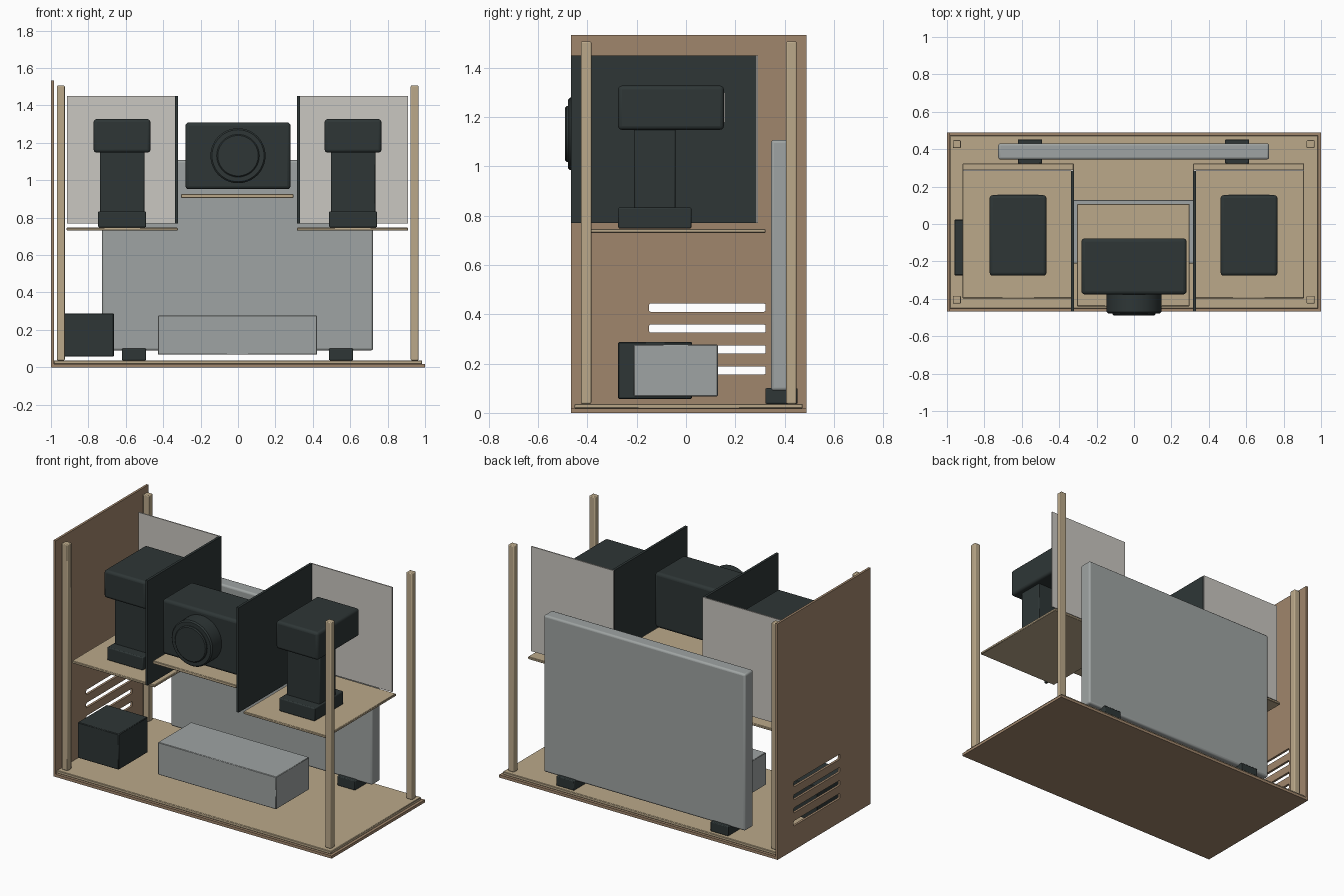
import bpy, bmesh, math
from mathutils import Matrix

if "Cube" in bpy.data.objects:
    bpy.data.objects.remove(bpy.data.objects["Cube"])


def srgb(r, g, b):
    f = lambda c: c / 12.92 if c <= 0.04045 else ((c + 0.055) / 1.055) ** 2.4
    return (f(r / 255), f(g / 255), f(b / 255), 1)


def material(name, *rgb):
    m = bpy.data.materials.new(name)
    m.diffuse_color = srgb(*rgb)
    m.use_nodes = True
    m.node_tree.nodes["Principled BSDF"].inputs["Base Color"].default_value = m.diffuse_color
    return m


TAN = material("light wood", 187, 169, 138)
BROWN = material("brown board", 160, 134, 108)
DARK = material("charcoal plastic", 46, 54, 54)
GREY = material("cool grey metal", 159, 164, 163)
PALE = material("pale grey panel", 202, 199, 193)


def finish(name, bm, mat, bevel=0, segments=2):
    me = bpy.data.meshes.new(name)
    bm.to_mesh(me)
    bm.free()
    ob = bpy.data.objects.new(name, me)
    bpy.context.collection.objects.link(ob)
    if mat:
        me.materials.append(mat)
    if bevel:
        mod = ob.modifiers.new("rounded edges", "BEVEL")
        mod.width, mod.segments = bevel, segments
    return ob


def add_box(bm, x, y, z):
    """Box given by its (min, max) range on each axis."""
    centre = [sum(r) / 2 for r in (x, y, z)]
    size = [r[1] - r[0] for r in (x, y, z)]
    bmesh.ops.create_cube(bm, size=1, matrix=Matrix.Translation(centre) @ Matrix.Diagonal((*size, 1)))


def box(name, x, y, z, mat, bevel=0, segments=2):
    bm = bmesh.new()
    add_box(bm, x, y, z)
    return finish(name, bm, mat, bevel, segments)


# Base boards
box("base_board", (-0.985, 1), (-0.467, 0.488), (0, 0.018), BROWN)
box("base_top", (-0.985, 0.985), (-0.452, 0.473), (0.018, 0.037), TAN, 0.003, 1)

# Side wall with four vent slots
wall = box("side_wall", (-1, -0.985), (-0.467, 0.488), (0, 1.532), BROWN)
bm = bmesh.new()
for i in range(4):
    z = 0.156 + i * 0.0847
    add_box(bm, (-1.05, -0.95), (-0.15, 0.323), (z, z + 0.033))
corners = [e for e in bm.edges if abs(e.verts[0].co.x - e.verts[1].co.x) > 0.05]
bmesh.ops.bevel(bm, geom=corners, offset=0.006, segments=2, affect="EDGES", profile=0.5)
cutter = finish("vent_cutter", bm, None)
cutter.hide_render = True
cutter.hide_viewport = True
cut = wall.modifiers.new("vents", "BOOLEAN")
cut.operation, cut.solver, cut.object = "DIFFERENCE", "EXACT", cutter

# Corner posts
for side, x in (("left", -0.947), ("right", 0.944)):
    for end, y in (("front", -0.405), ("back", 0.427)):
        box(f"{end}_{side}_post", (x - 0.021, x + 0.021), (y - 0.021, y + 0.021), (0.037, 1.506), TAN, 0.005)

# Side bays: shelf, divider, back panel and a pedestal device
for side, s, c in (("left", -1, -0.62), ("right", 1, 0.615)):
    span = lambda a, b: tuple(sorted((s * a - 0.003, s * b - 0.003)))
    around = lambda half: (c - half, c + half)
    box(f"{side}_shelf", span(0.319, 0.913), (-0.397, 0.323), (0.73, 0.746), TAN, 0.003, 1)
    box(f"{side}_divider", span(0.319, 0.335), (-0.467, 0.284), (0.77, 1.45), DARK)
    box(f"{side}_back_panel", span(0.321, 0.911), (0.284, 0.291), (0.77, 1.45), PALE)
    box(f"{side}_device_foot", around(0.128), (-0.275, 0.022), (0.748, 0.833), DARK, 0.006)
    box(f"{side}_device_column", around(0.119), (-0.21, -0.043), (0.825, 1.155), DARK, 0.006)
    box(f"{side}_device_head", around(0.152), (-0.276, 0.154), (1.148, 1.327), DARK, 0.016, 3)
    box(f"{side}_device_screen", around(0.11), (0.152, 0.158), (1.178, 1.3), PALE)

# Centre shelf and camera
box("centre_shelf", (-0.304, 0.297), (-0.44, 0.107), (0.906, 0.926), TAN, 0.003, 1)
box("camera_body", (-0.281, 0.281), (-0.377, -0.077), (0.952, 1.309), DARK, 0.018, 3)

# Lens, turned from a stepped profile of (radius, y)
profile = [(0, -0.37), (0.147, -0.37), (0.147, -0.47), (0.139, -0.478), (0.114, -0.478),
           (0.114, -0.484), (0.108, -0.49), (0, -0.49)]
bm = bmesh.new()
verts = [bm.verts.new((r, y, 0)) for r, y in profile]
edges = [bm.edges.new(p) for p in zip(verts, verts[1:])]
bmesh.ops.spin(bm, geom=verts + edges, cent=(0, 0, 0), axis=(0, 1, 0), angle=2 * math.pi, steps=48)
bmesh.ops.remove_doubles(bm, verts=bm.verts, dist=0.0001)
bmesh.ops.recalc_face_normals(bm, faces=bm.faces)
bmesh.ops.translate(bm, verts=bm.verts, vec=(0, 0, 1.131))
lens = finish("camera_lens", bm, DARK)

# Standing display with two feet
box("rear_display", (-0.726, 0.722), (0.345, 0.431), (0.09, 1.107), GREY, 0.012, 3)
for side, x in (("left", -0.556), ("right", 0.551)):
    box(f"{side}_display_foot", (x - 0.064, x + 0.064), (0.322, 0.453), (0.037, 0.1), DARK, 0.005)

# Boxes on the base
box("power_box", (-0.427, 0.422), (-0.212, 0.129), (0.067, 0.277), GREY, 0.003, 1)
box("corner_box", (-0.96, -0.664), (-0.275, 0.024), (0.057, 0.288), DARK, 0.004, 1)

# Smooth shading with sharp edges kept
for ob in bpy.data.objects:
    ob.select_set(False)
for ob in bpy.data.objects:
    if ob is not cutter:
        ob.select_set(True)
bpy.context.view_layer.objects.active = lens
bpy.ops.object.shade_smooth_by_angle(angle=math.radians(30))
